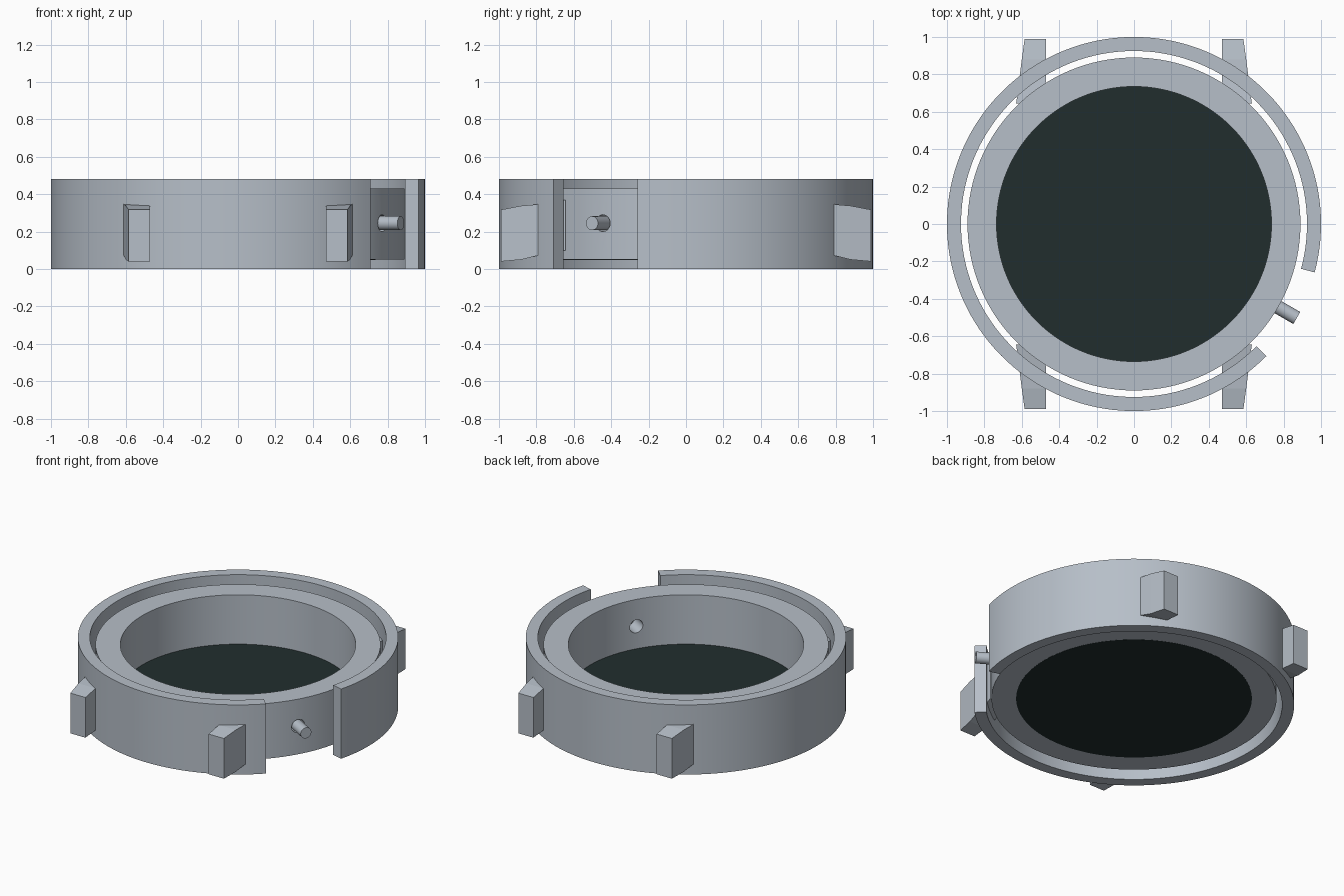
import bpy, bmesh
from math import radians, cos, sin, pi
from mathutils import Matrix

cube = bpy.data.objects.get("Cube")
if cube:
    bpy.data.objects.remove(cube)


def material(name, color):
    m = bpy.data.materials.new(name)
    m.use_nodes = True
    m.diffuse_color = color
    m.node_tree.nodes["Principled BSDF"].inputs["Base Color"].default_value = color
    return m


steel = material("brushed steel", (0.47, 0.52, 0.58, 1))
dark = material("dark backplate", (0.015, 0.027, 0.027, 1))


def finish(bm, name, mat):
    bmesh.ops.recalc_face_normals(bm, faces=bm.faces)
    mesh = bpy.data.meshes.new(name)
    bm.to_mesh(mesh)
    bm.free()
    mesh.materials.append(mat)
    ob = bpy.data.objects.new(name, mesh)
    bpy.context.collection.objects.link(ob)
    return ob


def smooth(ob):
    bpy.ops.object.select_all(action='DESELECT')
    ob.select_set(True)
    bpy.context.view_layer.objects.active = ob
    bpy.ops.object.shade_smooth_by_angle(angle=radians(30))


def ring(name, inner, outer, low, high, start=0, sweep=360, steps=128):
    """Sweep a rectangular section around z, closed or with capped ends."""
    bm = bmesh.new()
    closed = sweep == 360
    section = [(inner, low), (outer, low), (outer, high), (inner, high)]
    loops = []
    for i in range(steps if closed else steps + 1):
        a = radians(start + sweep * i / steps)
        loops.append([bm.verts.new((r * cos(a), r * sin(a), z)) for r, z in section])
    for i in range(steps):
        a, b = loops[i], loops[(i + 1) % len(loops)]
        for k in range(4):
            n = (k + 1) % 4
            bm.faces.new((a[k], b[k], b[n], a[n]))
    if not closed:
        bm.faces.new(loops[0])
        bm.faces.new(loops[-1])
    return finish(bm, name, steel)


def cylinder(name, radius, depth, matrix, mat, segments):
    bm = bmesh.new()
    bmesh.ops.create_cone(bm, cap_ends=True, segments=segments, radius1=radius,
                          radius2=radius, depth=depth, matrix=matrix)
    return finish(bm, name, mat)


def radial(r):
    """Place a z cylinder so it points outward along the crown direction."""
    return (Matrix.Rotation(radians(-30), 4, 'Z') @ Matrix.Translation((r, 0, 0.245))
            @ Matrix.Rotation(pi / 2, 4, 'Y'))


# Outer guard ring, open around the crown
smooth(ring("outer_ring", 0.925, 1.0, 0, 0.48, start=-15, sweep=330))

# Inner case ring with a bored stem hole
case = ring("inner_case", 0.735, 0.89, 0.05, 0.43)
cutter = cylinder("stem_hole_cutter", 0.045, 0.4, radial(0.81), steel, 32)
cutter.hide_render = True
bore = case.modifiers.new("stem_hole", 'BOOLEAN')
bore.operation = 'DIFFERENCE'
bore.solver = 'EXACT'
bore.object = cutter
bpy.context.view_layer.objects.active = case
bpy.ops.object.modifier_apply(modifier=bore.name)
bpy.data.objects.remove(cutter)
smooth(case)

# Backplate closing the bottom of the case
smooth(cylinder("backplate", 0.736, 0.041, Matrix.Translation((0, 0, 0.0695)), dark, 128))

# Crown stem
smooth(cylinder("crown_stem", 0.037, 0.16, radial(0.925), steel, 32))

# Strap lugs: stations of (y, outer x, bottom z, top z)
stations = [(0.645, 0.63, 0.1, 0.37), (0.8, 0.61, 0.07, 0.345),
            (0.88, 0.6, 0.05, 0.338), (0.99, 0.585, 0.04, 0.317)]
for fy, end in ((-1, "front"), (1, "back")):
    for fx, side in ((1, "left"), (-1, "right")):
        bm = bmesh.new()
        loops = [[bm.verts.new((fx * x, fy * y, z)) for x, z in
                  ((0.47, lo), (ox, lo), (ox, hi), (0.47, hi))]
                 for y, ox, lo, hi in stations]
        for a, b in zip(loops, loops[1:]):
            for k in range(4):
                n = (k + 1) % 4
                bm.faces.new((a[k], b[k], b[n], a[n]))
        bm.faces.new(loops[0])
        bm.faces.new(loops[-1])
        finish(bm, f"{end}_{side}_lug", steel)
